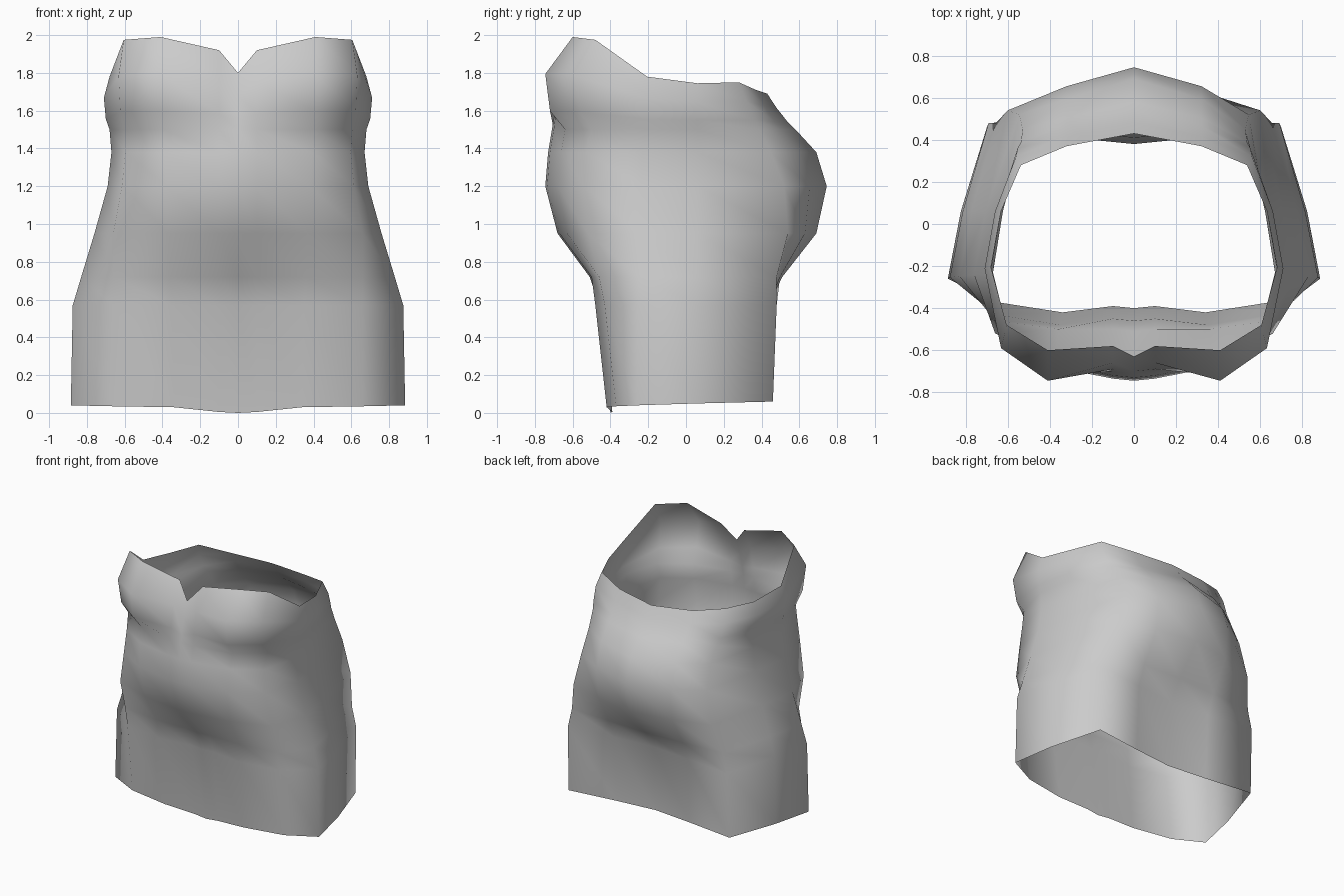
import bpy, bmesh

if "Cube" in bpy.data.objects:
    bpy.data.objects.remove(bpy.data.objects["Cube"])

# Shared profiles, hem to rim: seven fixed heights, then three fractions up to the rim
heights = [0.03, 0.57, 0.72, 0.95, 1.2, 1.38, 1.5]
upper = [0.2, 0.6, 1.0]
hip_width = [.885, .875, .83, .76, .69, .67, .68, .70, .71, .68]
back_y = [.38, .41, .51, .69, .745, .69, .58, .54, .48, .43]
back_corner_y = [.46, .48, .48, .54, .52, .45, .39, .36, .32, .28]
front_y = [.40, .46, .51, .68, .745, .73, .71, .70, .67, .63]
bust_y = [.42, .48, .50, .63, .68, .66, .64, .72, .745, .60]
front_corner_y = [.37, .43, .46, .52, .54, .53, .50, .56, .59, .48]
rows = range(len(hip_width))


def column(hem_z, rim_z, x_rule, y_rule):
    """One vertical line of the shell; the rules give x and y for each row."""
    zs = [hem_z] + heights[1:] + [1.5 + f * (rim_z - 1.5) for f in upper]
    return [(x_rule(i), y_rule(i), zs[i]) for i in rows]


half = [
    # back centre and back bulge
    column(0.06, 1.69, lambda i: 0, lambda i: back_y[i]),
    column(0.06, 1.71, lambda i: .32, lambda i: .6 * back_y[i] + .4 * back_corner_y[i]),
    # back corner, side and hip
    column(0.06, 1.75, lambda i: .79 * hip_width[i], lambda i: back_corner_y[i]),
    column(0.05, 1.745, lambda i: .93 * hip_width[i], lambda i: .06),
    column(0.04, 1.78, lambda i: hip_width[i], lambda i: -.26 + .006 * i),
    # front corner and bust
    column(0.035, 1.975, lambda i: min(.66, .89 * hip_width[i]), lambda i: -front_corner_y[i]),
    column(0.03, 1.99, lambda i: .34 + .01 * min(i, 7), lambda i: -bust_y[i]),
    # inner bust and front centre
    column(0.005, 1.92, lambda i: .10, lambda i: -front_y[i] + (.05 if i == 9 else .01)),
    column(0.0, 1.80, lambda i: 0, lambda i: -front_y[i]),
]
loop = half + [[(-x, y, z) for x, y, z in c] for c in half[-2:0:-1]]

# Open shell joining neighbouring columns
bm = bmesh.new()
grid = [[bm.verts.new(p) for p in c] for c in loop]
for a, b in zip(grid, grid[1:] + grid[:1]):
    for j in rows[:-1]:
        bm.faces.new((a[j], b[j], b[j + 1], a[j + 1]))
bm.normal_update()
if sum(f.normal.xy.dot(f.calc_center_median().xy) for f in bm.faces) < 0:
    bmesh.ops.reverse_faces(bm, faces=bm.faces)
mesh = bpy.data.meshes.new("bodice")
bm.to_mesh(mesh)
bm.free()
mesh.shade_smooth()

grey = bpy.data.materials.new("plain grey")
grey.diffuse_color = (0.6, 0.6, 0.6, 1)
grey.use_nodes = True
grey.node_tree.nodes["Principled BSDF"].inputs["Base Color"].default_value = grey.diffuse_color
mesh.materials.append(grey)
bpy.context.collection.objects.link(bpy.data.objects.new("bodice", mesh))
